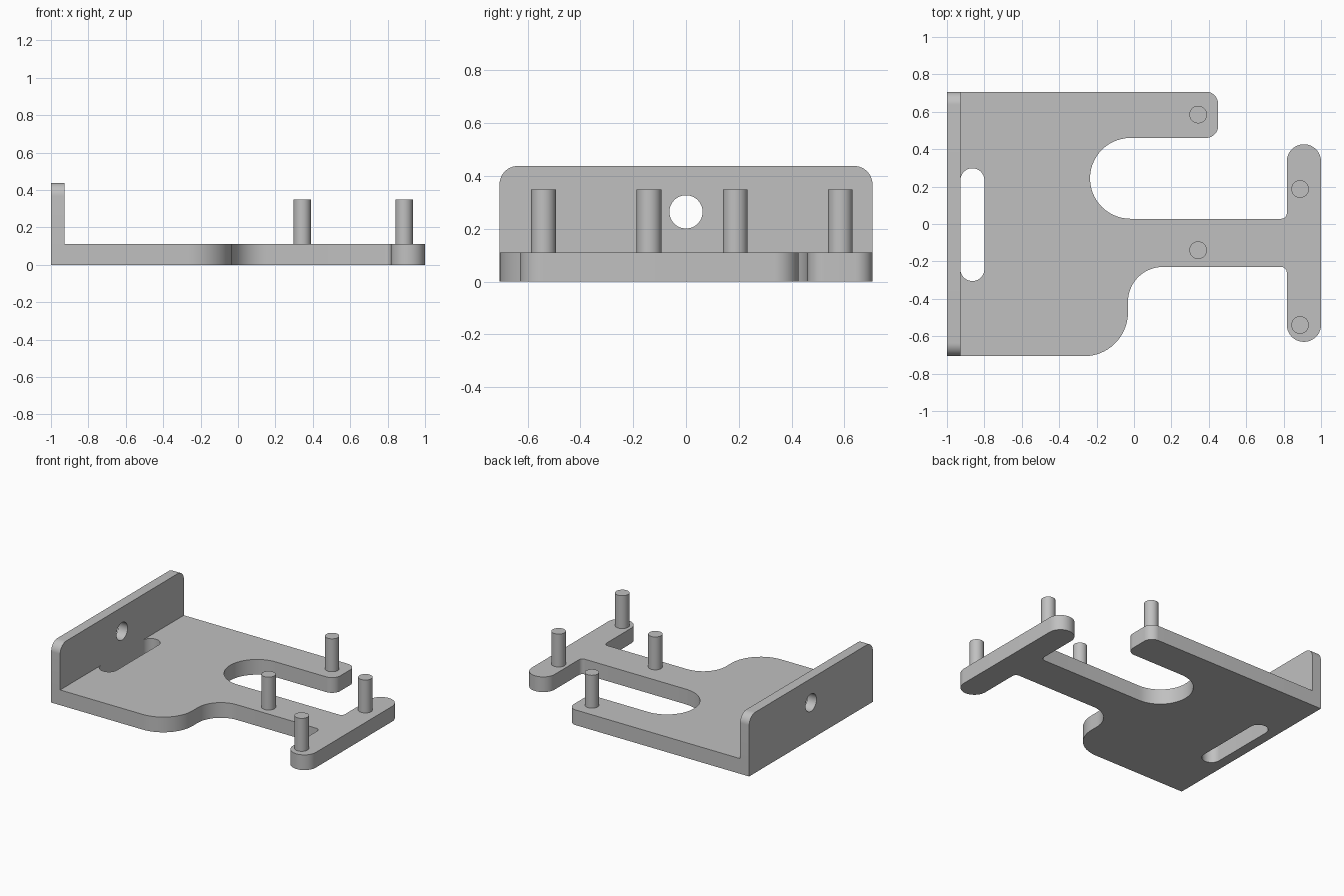
import bpy, bmesh, math
from mathutils import Vector, Matrix

if "Cube" in bpy.data.objects:
    bpy.data.objects.remove(bpy.data.objects["Cube"], do_unlink=True)

grey = bpy.data.materials.new("plain grey")
grey.use_nodes = True
colour = (0.53, 0.53, 0.53, 1)
grey.diffuse_color = colour
grey.node_tree.nodes["Principled BSDF"].inputs["Base Color"].default_value = colour


def rounded(corners, steps=14):
    """Outline through (x, y, radius) corners, each rounded by an arc."""
    points = []
    for i, (x, y, r) in enumerate(corners):
        p = Vector((x, y))
        if r == 0:
            points.append(p)
            continue
        a = (Vector(corners[i - 1][:2]) - p).normalized()
        b = (Vector(corners[(i + 1) % len(corners)][:2]) - p).normalized()
        # All corners are square, so the arc centre lies at r along both sides
        for k in range(steps + 1):
            t = k / steps * math.pi / 2
            points.append(p + a * r * (1 - math.sin(t)) + b * r * (1 - math.cos(t)))
    return points


def circle(x, y, r, n=48):
    return [Vector((x + r * math.cos(k * math.tau / n), y + r * math.sin(k * math.tau / n)))
            for k in range(n)]


def solid(name, loops, height, matrix):
    """Fill the first loop, leave the others as holes, and extrude upward."""
    bm = bmesh.new()
    for loop in loops:
        verts = []
        for p in loop:
            if not verts or (p - verts[-1].co.xy).length > 1e-5:
                verts.append(bm.verts.new((p.x, p.y, 0)))
        if (verts[0].co - verts[-1].co).length < 1e-5:
            bm.verts.remove(verts.pop())
        for i, v in enumerate(verts):
            bm.edges.new((verts[i - 1], v))
    bmesh.ops.triangle_fill(bm, use_beauty=True, edges=bm.edges[:], normal=(0, 0, 1))
    out = bmesh.ops.extrude_face_region(bm, geom=bm.faces[:], use_keep_orig=True)
    top = [g for g in out["geom"] if isinstance(g, bmesh.types.BMVert)]
    bmesh.ops.translate(bm, verts=top, vec=(0, 0, height))
    bmesh.ops.recalc_face_normals(bm, faces=bm.faces[:])
    bm.transform(matrix)
    mesh = bpy.data.meshes.new(name)
    bm.to_mesh(mesh)
    bm.free()
    mesh.materials.append(grey)
    obj = bpy.data.objects.new(name, mesh)
    bpy.context.collection.objects.link(obj)
    bpy.ops.object.select_all(action='DESELECT')
    obj.select_set(True)
    bpy.context.view_layer.objects.active = obj
    bpy.ops.object.shade_smooth_by_angle(angle=math.radians(30))
    return obj


half, thick = 0.707, 0.11

# Base plate with its open slot, neck and crossbar
plate = rounded([
    (-1, -half, 0), (-0.032, -half, 0.235), (-0.032, -0.23, 0.185),
    (0.817, -0.23, 0.03), (0.817, -0.63, 0.091), (1, -0.63, 0.091),
    (1, 0.426, 0.091), (0.817, 0.426, 0.091), (0.817, 0.028, 0.03),
    (-0.235, 0.028, 0.216), (-0.235, 0.46, 0.216),
    (0.45, 0.46, 0.065), (0.45, half, 0.065), (-1, half, 0)])
slot = rounded([(-0.928, -0.305, 0.064), (-0.8, -0.305, 0.064),
                (-0.8, 0.298, 0.064), (-0.928, 0.298, 0.064)])
solid("base_plate", [plate, slot], thick, Matrix())

# Upright flange with a round hole, drawn in y and z and extruded along x
flange = rounded([(-half, thick, 0), (half, thick, 0),
                  (half, 0.438, 0.07), (-half, 0.438, 0.07)])
upright = Matrix(((0, 0, 1, -1), (1, 0, 0, 0), (0, 1, 0, 0), (0, 0, 0, 1)))
solid("upright_flange", [flange, circle(0, 0.264, 0.063)], 0.072, upright)

# Four standing pins
for i, (x, y) in enumerate([(0.343, 0.585), (0.343, -0.14), (0.888, 0.187), (0.888, -0.54)]):
    solid(f"pin_{i + 1}", [circle(0, 0, 0.047)], 0.238, Matrix.Translation((x, y, thick)))
